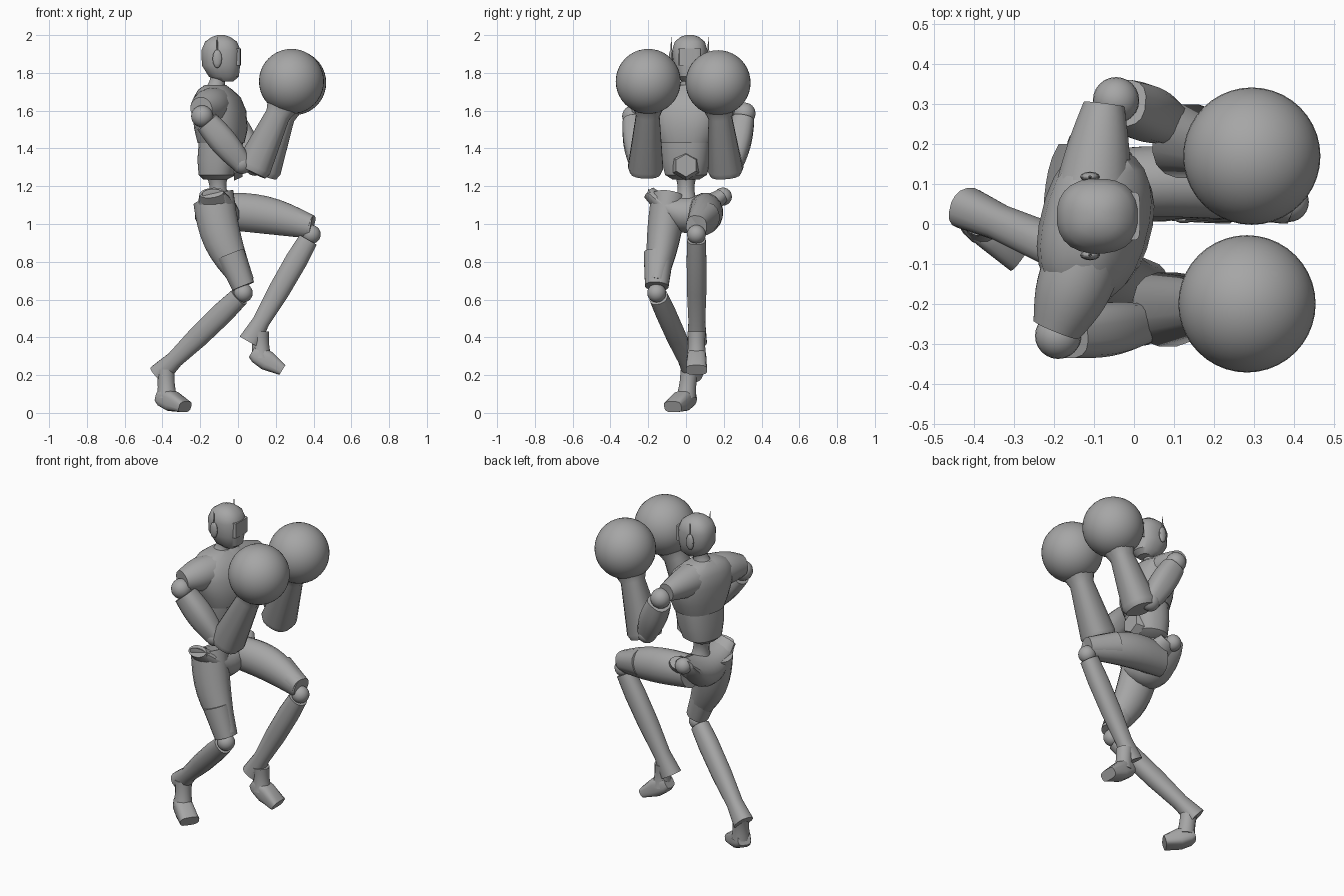
import bpy, bmesh, math
from mathutils import Vector

if "Cube" in bpy.data.objects:
    bpy.data.objects.remove(bpy.data.objects["Cube"], do_unlink=True)

SHADE = (0.38, 0.38, 0.38, 1)
grey = bpy.data.materials.new("plain grey")
grey.use_nodes = True
grey.diffuse_color = SHADE
grey.node_tree.nodes["Principled BSDF"].inputs["Base Color"].default_value = SHADE

UP = Vector((0, 0, 1))
FORWARD = Vector((1, 0, 0))
ACROSS = Vector((0, 1, 0))


def finish(name, bm):
    """Turn the mesh into a named, shaded object."""
    bmesh.ops.recalc_face_normals(bm, faces=bm.faces)
    mesh = bpy.data.meshes.new(name)
    bm.to_mesh(mesh)
    bm.free()
    mesh.materials.append(grey)
    part = bpy.data.objects.new(name, mesh)
    bpy.context.collection.objects.link(part)
    bpy.ops.object.select_all(action='DESELECT')
    part.select_set(True)
    bpy.context.view_layer.objects.active = part
    bpy.ops.object.shade_smooth_by_angle(angle=math.radians(35))


def loft(name, rings, side=ACROSS, axis=None, sides=16, square=1.0):
    """Skin a list of rings, each (centre, half width along side, half depth)."""
    rings = [(Vector(centre), wide, deep) for centre, wide, deep in rings]
    axis = (axis or rings[-1][0] - rings[0][0]).normalized()
    side = (side - axis * side.dot(axis)).normalized()
    depth = axis.cross(side)
    bm = bmesh.new()
    loops = []
    for centre, wide, deep in rings:
        loop = []
        for k in range(sides):
            turn = math.tau * (k + 0.5) / sides
            c, s = math.cos(turn), math.sin(turn)
            c = math.copysign(abs(c) ** square, c)
            s = math.copysign(abs(s) ** square, s)
            loop.append(bm.verts.new(centre + side * c * wide + depth * s * deep))
        loops.append(loop)
    for lower, upper in zip(loops, loops[1:]):
        for k in range(sides):
            bm.faces.new((lower[k - 1], lower[k], upper[k], upper[k - 1]))
    bm.faces.new(loops[0])
    bm.faces.new(loops[-1])
    finish(name, bm)


def limb(name, start, end, first, last, bulge=0.0, depth=1.0, sag=(0, 0, 0), **options):
    """Straight or sagging limb that tapers from first to last and swells midway."""
    start, end = Vector(start), Vector(end)
    steps = 8
    rings = []
    for k in range(steps + 1):
        t = k / steps
        arch = math.sin(math.pi * t)
        size = first + (last - first) * t + bulge * arch
        rings.append((start.lerp(end, t) + Vector(sag) * arch, size, size * depth))
    loft(name, rings, **options)


def ball(name, centre, radius, stretch=(1, 1, 1), segments=24):
    """Sphere, optionally stretched."""
    bm = bmesh.new()
    bmesh.ops.create_uvsphere(bm, u_segments=segments, v_segments=segments // 2, radius=radius)
    for vert in bm.verts:
        vert.co = vert.co * Vector(stretch) + Vector(centre)
    finish(name, bm)


# Head, visor, ear pieces and neck
HEAD = Vector((-0.09, 0.02, 1.875))
loft("head", [((-0.065, 0.02, 1.755), 0.04, 0.04), ((-0.075, 0.02, 1.78), 0.068, 0.08),
              ((-0.09, 0.02, 1.84), 0.088, 0.102), ((-0.09, 0.02, 1.92), 0.094, 0.104),
              ((-0.09, 0.02, 1.965), 0.08, 0.085), ((-0.09, 0.02, 1.99), 0.05, 0.05),
              ((-0.09, 0.02, 2), 0.02, 0.02)], axis=UP, sides=24, square=0.85)
limb("visor", HEAD + FORWARD * 0.084 - UP * 0.035, HEAD + FORWARD * 0.084 + UP * 0.055,
     0.06, 0.06, depth=0.35, square=0.4)
for label, outward in (("left", ACROSS), ("right", -ACROSS)):
    ear = HEAD + outward * 0.098 - FORWARD * 0.02
    ball(label + "_ear_piece", ear, 0.05, stretch=(0.5, 0.26, 1), segments=12)
    limb(label + "_antenna", ear, ear + UP * 0.115, 0.006, 0.002, sides=6)
limb("neck", (-0.12, 0.01, 1.7), (-0.1, 0.02, 1.8), 0.06, 0.045, bulge=-0.01)

# Torso, twisted so its right shoulder is drawn back
TWIST = Vector((0.24, 0.97, 0))
loft("chest", [((-0.09, 0, 1.43), 0.145, 0.12), ((-0.09, 0, 1.5), 0.175, 0.135),
               ((-0.1, 0, 1.6), 0.2, 0.135), ((-0.11, 0, 1.67), 0.19, 0.115),
               ((-0.12, 0, 1.71), 0.14, 0.085), ((-0.12, 0, 1.735), 0.07, 0.055)],
     side=TWIST, axis=UP, sides=24, square=0.85)
loft("belly", [((-0.12, 0, 1.235), 0.07, 0.06), ((-0.11, 0, 1.26), 0.11, 0.095),
               ((-0.1, 0, 1.34), 0.13, 0.11), ((-0.09, 0, 1.44), 0.14, 0.112)],
     side=TWIST, axis=UP, sides=24, square=0.8)
limb("belly_badge", (-0.02, 0, 1.31), (0.025, 0, 1.31), 0.08, 0.06, sides=6)
limb("waist", (-0.1, 0, 1.12), (-0.11, 0, 1.26), 0.06, 0.06, bulge=-0.015)

# Sleeves, arms and gloves, each arm listed from shoulder to glove
arms = {
    "right": ((-0.19, -0.28, 1.57), (0.02, -0.25, 1.32), (0.07, -0.215, 1.275),
              (0.235, -0.2, 1.63), (0.283, -0.2, 1.755)),
    "left": ((-0.045, 0.31, 1.585), (0.09, 0.25, 1.31), (0.125, 0.21, 1.265),
             (0.255, 0.175, 1.62), (0.295, 0.17, 1.748)),
}
for label, joints in arms.items():
    shoulder, elbow, cuff, wrist, glove = map(Vector, joints)
    ball(label + "_shoulder_joint", shoulder, 0.058)
    limb(label + "_upper_arm", shoulder.lerp(elbow, 0.12), elbow, 0.06, 0.05,
         bulge=0.013, depth=1.08, square=0.75)
    ball(label + "_elbow_joint", elbow, 0.055)
    narrow = cuff.lerp(wrist, 0.85)
    lip = cuff.lerp(wrist, 0.08)
    loft(label + "_forearm", [(cuff, 0.082, 0.083), (lip, 0.094, 0.096),
                              (narrow, 0.063, 0.066), (wrist, 0.085, 0.085)], square=0.8)
    ball(label + "_glove", glove, 0.172, segments=40)
limb("right_sleeve", (-0.12, -0.08, 1.63), (-0.195, -0.265, 1.61), 0.095, 0.062,
     bulge=0.014, side=FORWARD)
limb("left_sleeve", (-0.1, 0.1, 1.635), (-0.075, 0.3, 1.625), 0.095, 0.052,
     bulge=0.004, side=FORWARD)

# Pelvis: a saddle that thins and rises towards both hips
saddle = []
for k in range(-6, 7):
    t = k / 6
    fall = 1 - 0.75 * t * t
    saddle.append(((-0.11 - 0.02 * t * t, 0.2 * t, 1.05 + 0.11 * t * t),
                   0.12 * math.sqrt(fall), 0.1 * fall))
loft("pelvis", saddle, side=FORWARD, axis=ACROSS)
ball("left_hip_joint", (-0.12, 0.195, 1.145), 0.048)
limb("right_hip_flare", (-0.12, -0.1, 1.08), (-0.14, -0.195, 1.165), 0.1, 0.065,
     depth=0.55, side=FORWARD)
limb("left_hip_flare", (-0.06, 0.1, 1.08), (-0.09, 0.19, 1.15), 0.1, 0.06,
     depth=0.65, side=FORWARD)

# Legs: right stretched back, left with the knee raised
RIGHT_KNEE = Vector((0.028, -0.155, 0.635))
LEFT_KNEE = Vector((0.388, 0.055, 0.945))
limb("right_thigh", (-0.13, -0.09, 1.14), RIGHT_KNEE + UP * 0.06, 0.096, 0.05,
     bulge=0.014, depth=1.18, sag=(-0.028, 0, -0.01))
limb("right_thigh_guard", (-0.04, -0.145, 0.84), RIGHT_KNEE + UP * 0.035, 0.08, 0.063,
     depth=0.98, square=0.85)
limb("left_thigh", (-0.1, 0.1, 1.07), LEFT_KNEE + UP * 0.04, 0.085, 0.055,
     bulge=0.018, depth=1.15, sag=(0, 0.025, 0.02))
limb("left_thigh_guard", (0.22, 0.1, 1.04), LEFT_KNEE + UP * 0.045, 0.08, 0.057,
     square=0.85)
for label, knee, ankle in (("right", RIGHT_KNEE, Vector((-0.42, 0.04, 0.2))),
                           ("left", LEFT_KNEE, Vector((0.06, 0.058, 0.375)))):
    ball(label + "_knee_joint", knee, 0.05)
    top = knee.lerp(ankle, 0.05)
    loft(label + "_shin", [(top, 0.05, 0.053), (top.lerp(ankle, 0.2), 0.053, 0.06),
                           (top.lerp(ankle, 0.5), 0.052, 0.058),
                           (top.lerp(ankle, 0.8), 0.045, 0.046), (ankle, 0.053, 0.06)],
         square=0.85)

# Ankles and wedge-shaped feet
TURNED = Vector((0.6, 0.8, 0))
feet = {
    "right": ((-0.385, 0.02, 0.23), (-0.375, 0, 0.08), (-0.415, 0.025, 0.09),
              (-0.28, -0.07, 0.032), TURNED),
    "left": ((0.115, 0.056, 0.43), (0.125, 0.056, 0.29), (0.075, 0.056, 0.325),
             (0.235, 0.056, 0.227), ACROSS),
}
for label, (ankle, sole, heel, toe, side) in feet.items():
    heel, toe = Vector(heel), Vector(toe)
    limb(label + "_ankle", ankle, sole, 0.05, 0.054, bulge=-0.006, axis=UP)
    loft(label + "_foot", [(heel, 0.038, 0.034), (heel.lerp(toe, 0.15), 0.048, 0.048),
                           (heel.lerp(toe, 0.5), 0.052, 0.054), (toe, 0.056, 0.03)],
         side=side, square=0.6)
